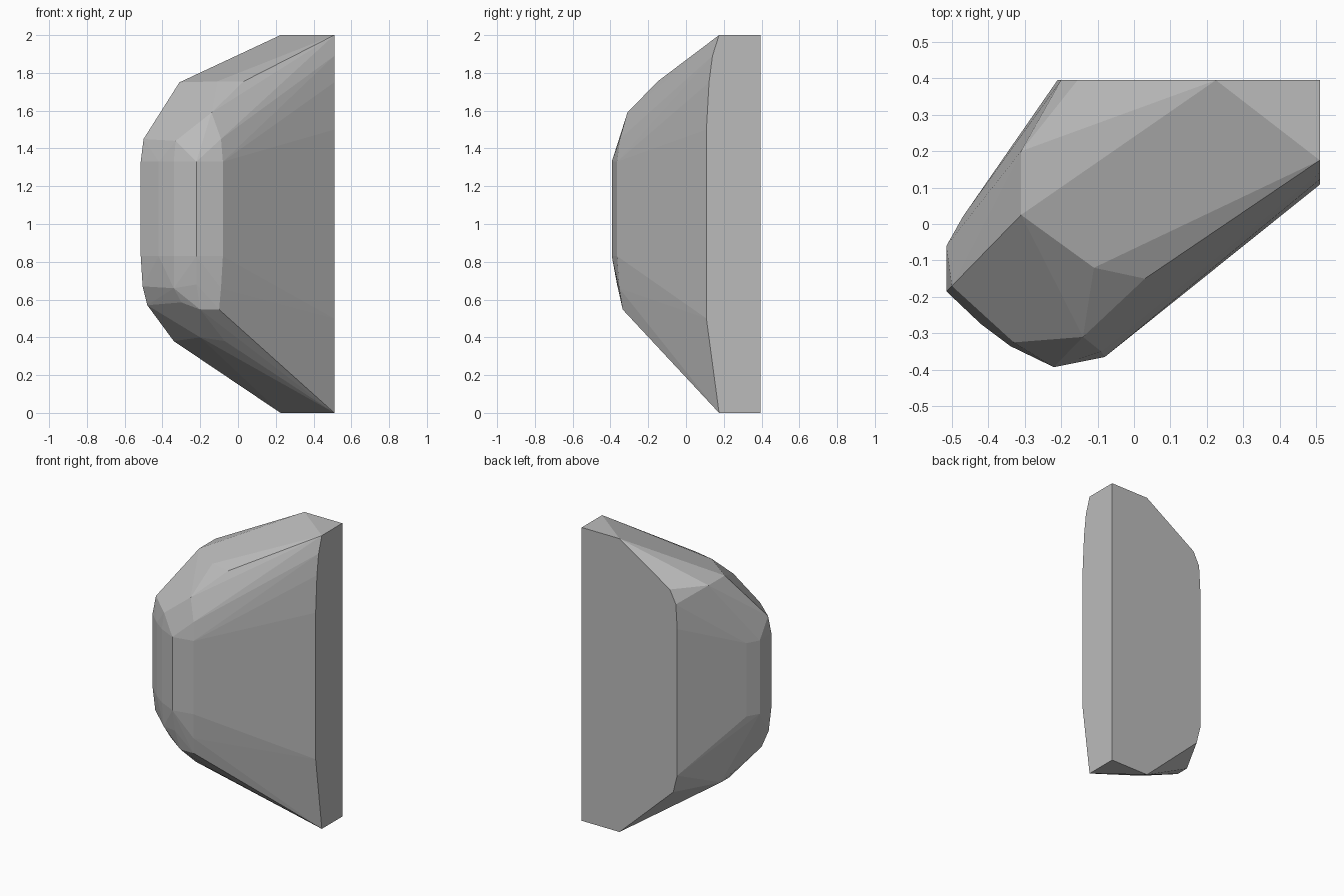
import bpy, bmesh

# Waist outline, repeated at two heights
waist = [(-0.515, -0.06), (-0.515, -0.185), (-0.42, -0.275), (-0.34, -0.335),
         (-0.22, -0.393), (-0.08, -0.365), (-0.47, 0.02)]
points = [(x, y, z) for x, y in waist for z in (0.83, 1.33)]

# Flat back and right cut faces, the same at both ends
for z in (0, 2):
    points += [(0.51, 0.395, z), (0.51, 0.175, z), (0.225, 0.395, z)]
for z in (0.5, 1.5):
    points += [(0.51, 0.108, z), (-0.21, 0.395, z)]

# Upper facets
points += [(0.51, 0.122, 1.75), (0.51, 0.14, 1.89), (-0.155, 0.395, 1.755), (-0.2, 0.395, 1.665),
           (-0.31, 0.2, 1.75), (-0.31, 0.025, 1.75), (-0.5, -0.17, 1.45),
           (-0.33, -0.325, 1.44), (-0.21, -0.345, 1.45), (-0.09, -0.35, 1.45),
           (-0.14, -0.31, 1.59), (-0.11, -0.12, 1.755), (0.03, -0.15, 1.755)]

# Lower facets
points += [(-0.18, 0.395, 0.38), (-0.505, -0.17, 0.67), (-0.48, -0.13, 0.57),
           (-0.34, -0.315, 0.66), (-0.22, -0.365, 0.68), (-0.09, -0.353, 0.66),
           (-0.3, -0.295, 0.585), (-0.2, -0.335, 0.547), (-0.1, -0.335, 0.547),
           (-0.34, 0.02, 0.38), (-0.34, 0.11, 0.38), (-0.2, -0.17, 0.4), (-0.07, -0.175, 0.38)]

# Faceted stone as the hull of its corners
bm = bmesh.new()
for p in points:
    bm.verts.new(p)
hull = bmesh.ops.convex_hull(bm, input=bm.verts[:])
loose = {v for v in hull["geom_interior"] + hull["geom_unused"] if isinstance(v, bmesh.types.BMVert)}
bmesh.ops.delete(bm, geom=[v for v in loose if v.is_valid and not v.link_faces], context='VERTS')
bmesh.ops.dissolve_limit(bm, angle_limit=0.01, verts=bm.verts[:], edges=bm.edges[:])
bmesh.ops.recalc_face_normals(bm, faces=bm.faces[:])
mesh = bpy.data.meshes.new("faceted_stone")
bm.to_mesh(mesh)
bm.free()
stone = bpy.data.objects.new("faceted_stone", mesh)
bpy.context.collection.objects.link(stone)

# Plain grey stone
grey = bpy.data.materials.new("stone_grey")
grey.diffuse_color = (0.5, 0.5, 0.5, 1)
mesh.materials.append(grey)
